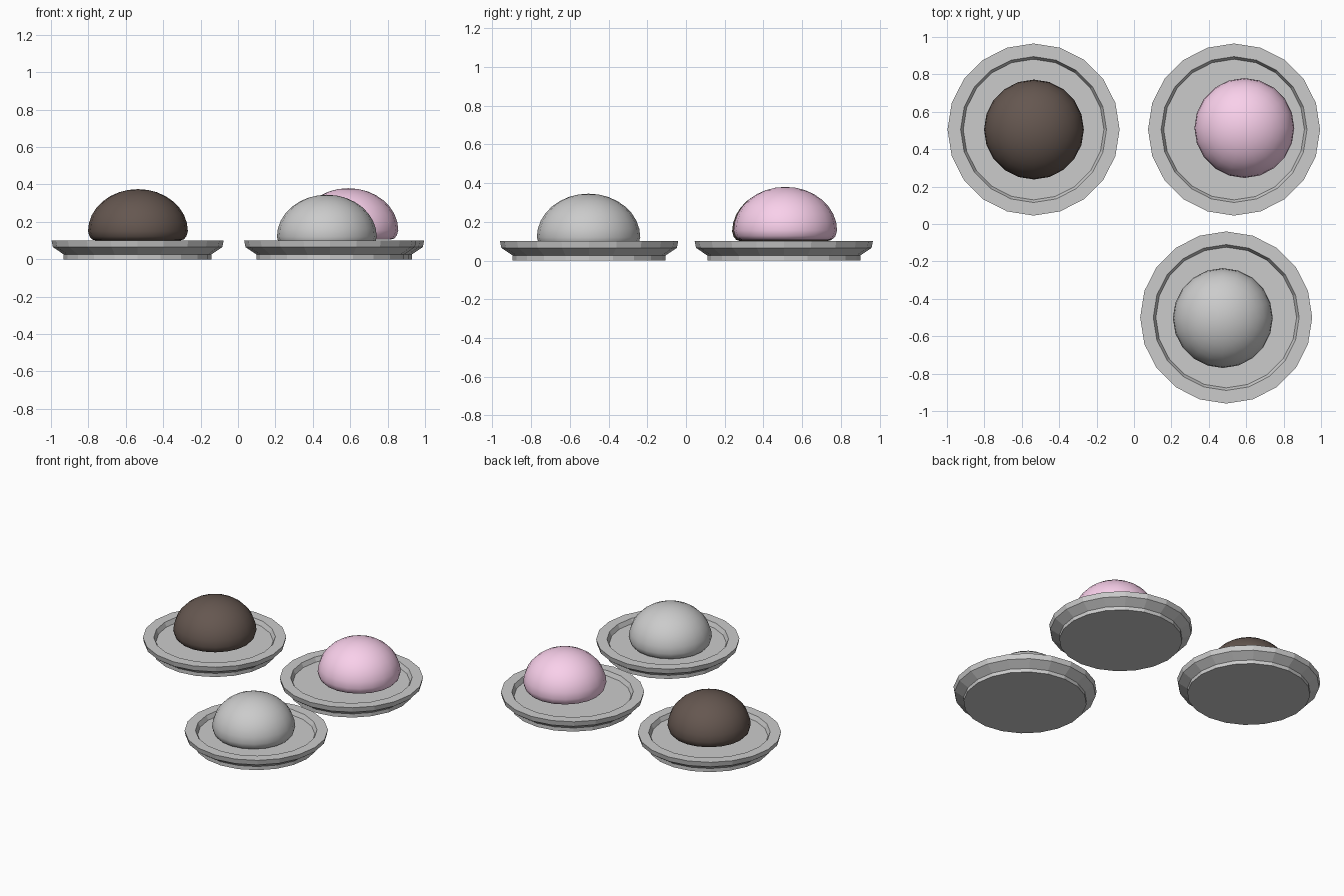
import bpy, math

if "Cube" in bpy.data.objects:
    bpy.data.objects.remove(bpy.data.objects["Cube"])

SIDES = 20


def lathe(name, profile, location, smooth=False):
    """Spin an (r, z) profile around z; points with r = 0 become poles."""
    verts, rings, faces = [], [], []
    for r, z in profile:
        start = len(verts)
        n = 1 if r == 0 else SIDES
        for i in range(n):
            a = 2 * math.pi * i / SIDES
            verts.append((r * math.cos(a), r * math.sin(a), z))
        rings.append([start + (i % n) for i in range(SIDES)])
    for low, high in zip(rings, rings[1:]):
        for i in range(SIDES):
            j = (i + 1) % SIDES
            quad = [low[i], low[j], high[j], high[i]]
            faces.append(list(dict.fromkeys(quad)))
    mesh = bpy.data.meshes.new(name)
    mesh.from_pydata(verts, [], faces)
    mesh.update()
    obj = bpy.data.objects.new(name, mesh)
    bpy.context.collection.objects.link(obj)
    obj.location = location
    if smooth:
        for p in mesh.polygons:
            p.use_smooth = True
    return obj


def material(name, color):
    mat = bpy.data.materials.new(name)
    mat.diffuse_color = (*color, 1)
    mat.use_nodes = True
    mat.node_tree.nodes["Principled BSDF"].inputs["Base Color"].default_value = mat.diffuse_color
    return mat


# dish: foot, flared side, flat rim and sunken floor
dish = [(0, 0), (0.395, 0), (0.395, 0.026), (0.453, 0.065), (0.46, 0.1),
        (0.39, 0.1), (0.376, 0.07), (0, 0.07)]

# scoop: flat underside, rounded lower edge, domed top
scoop = [(0, 0), (0.225, 0), (0.245, 0.006), (0.259, 0.022)]
for k in range(9):
    a = math.radians(90 * k / 8)
    r = 0 if k == 8 else 0.267 * math.cos(a)
    scoop.append((r, 0.05 + 0.225 * math.sin(a)))

brown = material("brown", (0.13, 0.095, 0.08))
pink = material("pink", (0.95, 0.63, 0.83))

# name, dish centre, scoop centre, scoop colour
sets = [
    ("brown", (-0.537, 0.505), (-0.535, 0.505, 0.1), brown),
    ("pink", (0.535, 0.505), (0.59, 0.513, 0.105), pink),
    ("grey", (0.493, -0.5), (0.475, -0.503, 0.07), None),
]
for name, (x, y), centre, mat in sets:
    lathe(name + "_dish", dish, (x, y, 0))
    ball = lathe(name + "_scoop", scoop, centre, smooth=True)
    if mat:
        ball.data.materials.append(mat)
